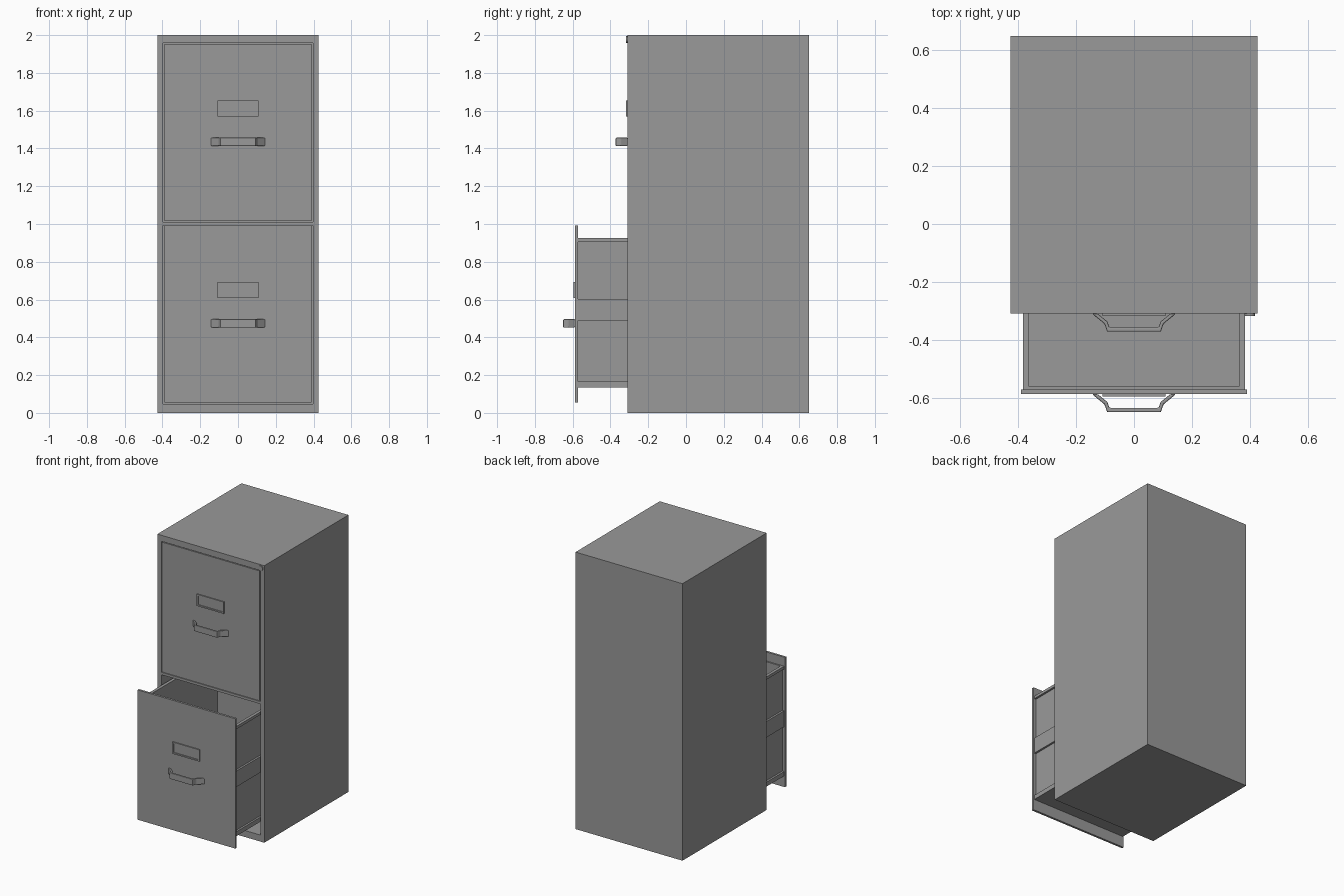
import bpy, bmesh
from mathutils import Vector

cube = bpy.data.objects.get("Cube")
if cube:
    bpy.data.objects.remove(cube, do_unlink=True)

steel = bpy.data.materials.new("grey_steel")
steel.use_nodes = True
GREY = (0.32, 0.32, 0.32, 1)
steel.diffuse_color = GREY
steel.node_tree.nodes["Principled BSDF"].inputs["Base Color"].default_value = GREY


def finish(name, bm):
    bmesh.ops.recalc_face_normals(bm, faces=bm.faces)
    mesh = bpy.data.meshes.new(name)
    bm.to_mesh(mesh)
    bm.free()
    mesh.materials.append(steel)
    obj = bpy.data.objects.new(name, mesh)
    bpy.context.collection.objects.link(obj)
    return obj


def box(name, low, high):
    bm = bmesh.new()
    bmesh.ops.create_cube(bm, size=1)
    for v in bm.verts:
        v.co = Vector(h if c > 0 else l for c, l, h in zip(v.co, low, high))
    return finish(name, bm)


def cut(target, low, high):
    cutter = box("cutter", low, high)
    cutter.hide_render = True
    mod = target.modifiers.new("opening", 'BOOLEAN')
    mod.operation, mod.solver, mod.object = 'DIFFERENCE', 'EXACT', cutter
    bpy.context.view_layer.objects.active = target
    bpy.ops.object.modifier_apply(modifier=mod.name)
    bpy.data.objects.remove(cutter, do_unlink=True)


def bevel(obj, width, segments=2):
    mod = obj.modifiers.new("rounded", 'BEVEL')
    mod.width, mod.segments = width, segments


def handle(name, front, z):
    # Bent flat bar: outer outline, then the inner outline back again
    outer = [(0.145, 0), (0.102, 0.035), (0.093, 0.062)]
    inner = [(0.085, 0.047), (0.092, 0.027), (0.125, 0)]
    half = outer + [(-x, d) for x, d in reversed(outer)]
    back = [(-x, d) for x, d in reversed(inner)]
    outline = half + back + inner
    # Order the inner run from the left foot to the right foot
    outline = half + [(-x, d) for x, d in reversed(inner)] + inner
    bm = bmesh.new()
    face = bm.faces.new([bm.verts.new((x, front - d, z - 0.022)) for x, d in outline])
    grown = bmesh.ops.extrude_face_region(bm, geom=[face])["geom"]
    bmesh.ops.translate(bm, vec=(0, 0, 0.044),
                        verts=[g for g in grown if isinstance(g, bmesh.types.BMVert)])
    bevel(finish(name, bm), 0.004)


def drawer(prefix, bottom, front):
    back = front + 0.88
    inside = front + 0.016
    # Front panel with its pull and label holder
    box(prefix + "_front_panel", (-0.39, front, bottom), (0.39, inside, bottom + 0.937))
    handle(prefix + "_handle", front, bottom + 0.42)
    holder = box(prefix + "_label_holder", (-0.108, front - 0.008, bottom + 0.555),
                 (0.108, front, bottom + 0.64))
    cut(holder, (-0.098, front - 0.02, bottom + 0.565),
        (0.098, front - 0.001, bottom + 0.63))
    # Open tray
    tray = box(prefix + "_tray", (-0.37, inside, bottom + 0.08), (0.37, back, bottom + 0.872))
    cut(tray, (-0.362, inside + 0.01, bottom + 0.09), (0.362, back - 0.01, bottom + 1))
    # Flanges and slide rail on each side
    rails = {"top_flange": (0.852, 0.872), "slide_rail": (0.435, 0.55),
             "bottom_flange": (0.08, 0.112)}
    for side, s in (("left", 1), ("right", -1)):
        for part, (lo, hi) in rails.items():
            xs = sorted((s * 0.369, s * 0.384))
            box(f"{prefix}_{side}_{part}", (xs[0], inside, bottom + lo),
                (xs[1], back, bottom + hi))


# Cabinet shell with two drawer openings
shell = box("cabinet_shell", (-0.427, -0.31, 0), (0.427, 0.65, 2))
for low in (0.047, 1.011):
    cut(shell, (-0.396, -0.4, low), (0.396, 0.63, low + 0.946))

drawer("lower_drawer", 0.054, -0.588)
drawer("upper_drawer", 1.015, -0.31)

# Round lock in the upper left corner of the frame
bm = bmesh.new()
bmesh.ops.create_cone(bm, cap_ends=True, segments=24, radius1=0.018, radius2=0.018, depth=0.012)
for v in bm.verts:
    x, y, z = v.co
    v.co = (0.4 + x, -0.311 + z, 1.976 + y)
lock = finish("lock", bm)
bpy.context.view_layer.objects.active = lock
lock.select_set(True)
bpy.ops.object.shade_smooth_by_angle()
